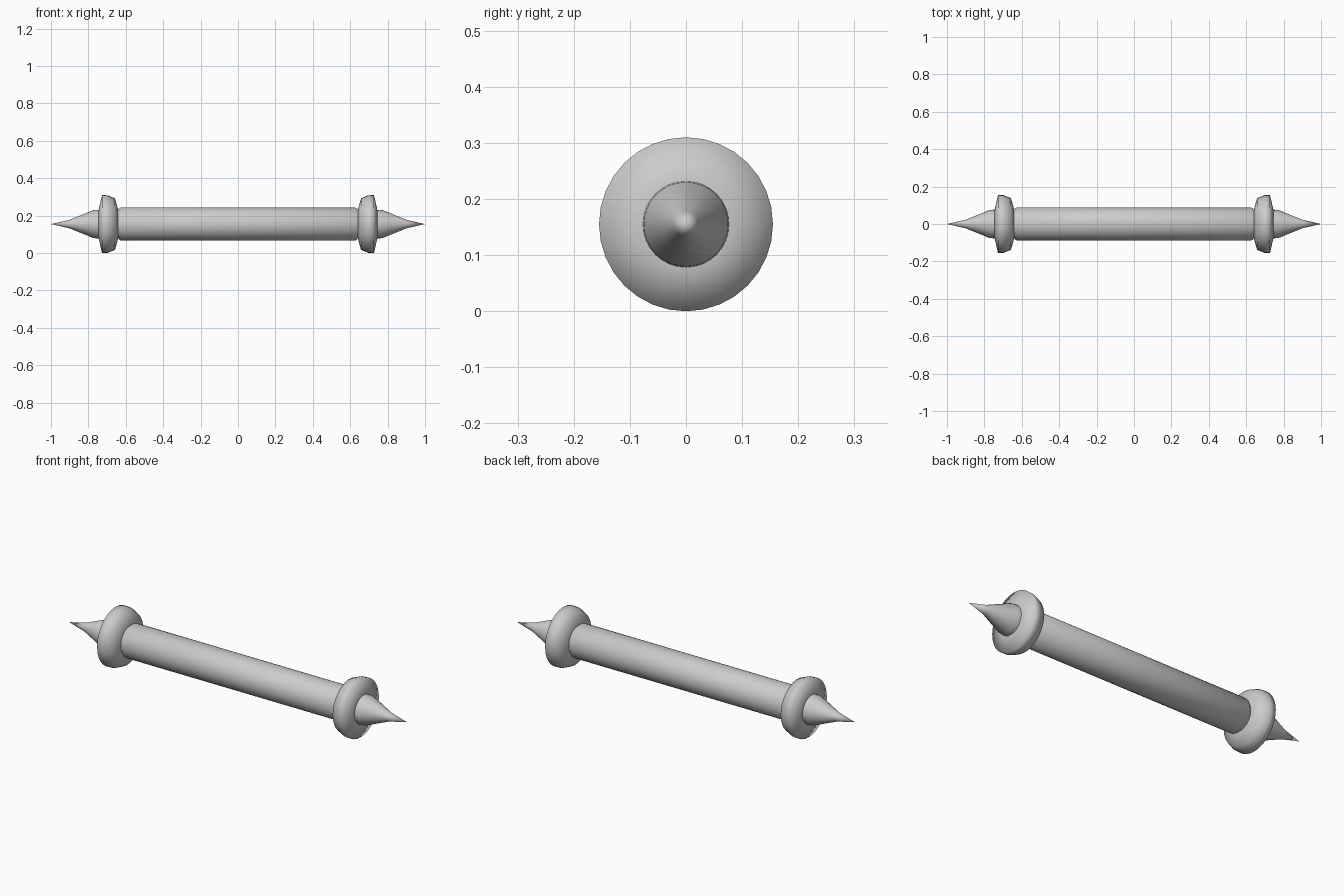
import bpy, bmesh, math

if "Cube" in bpy.data.objects:
    bpy.data.objects.remove(bpy.data.objects["Cube"])

AXIS_Z = 0.155
SIDES = 32


def lathe(name, profile, mirror=False, angle=50):
    """Revolve (x, radius) points around the lengthwise axis."""
    bm = bmesh.new()
    verts = [bm.verts.new((x, 0, r)) for x, r in profile]
    edges = [bm.edges.new(pair) for pair in zip(verts, verts[1:])]
    bmesh.ops.spin(bm, geom=verts + edges, cent=(0, 0, 0), axis=(1, 0, 0),
                   angle=math.tau, steps=SIDES, use_duplicate=False)
    bmesh.ops.remove_doubles(bm, verts=bm.verts, dist=0.0005)
    bmesh.ops.recalc_face_normals(bm, faces=bm.faces)
    mesh = bpy.data.meshes.new(name)
    bm.to_mesh(mesh)
    bm.free()
    obj = bpy.data.objects.new(name, mesh)
    bpy.context.collection.objects.link(obj)
    obj.location.z = AXIS_Z
    bpy.ops.object.select_all(action='DESELECT')
    obj.select_set(True)
    bpy.context.view_layer.objects.active = obj
    bpy.ops.object.shade_smooth_by_angle(angle=math.radians(angle))
    if mirror:
        obj.modifiers.new("both_ends", 'MIRROR').use_axis = (True, False, False)
    return obj


# Long bar with slightly necked ends
lathe("shaft", [(-0.65, 0.0), (-0.65, 0.076), (-0.64, 0.078), (-0.627, 0.089),
                (0.627, 0.089), (0.64, 0.078), (0.65, 0.076), (0.65, 0.0)])

# Flared collar at each end
lathe("collars", [(0.64, 0.0), (0.64, 0.076), (0.658, 0.138), (0.697, 0.154),
                  (0.727, 0.155), (0.745, 0.077), (0.745, 0.0)],
      mirror=True, angle=80)

# Concave pointed tip at each end
lathe("spikes", [(0.74, 0.0), (0.74, 0.077), (0.772, 0.075), (0.90, 0.023),
                 (1.0, 0.0)], mirror=True)
